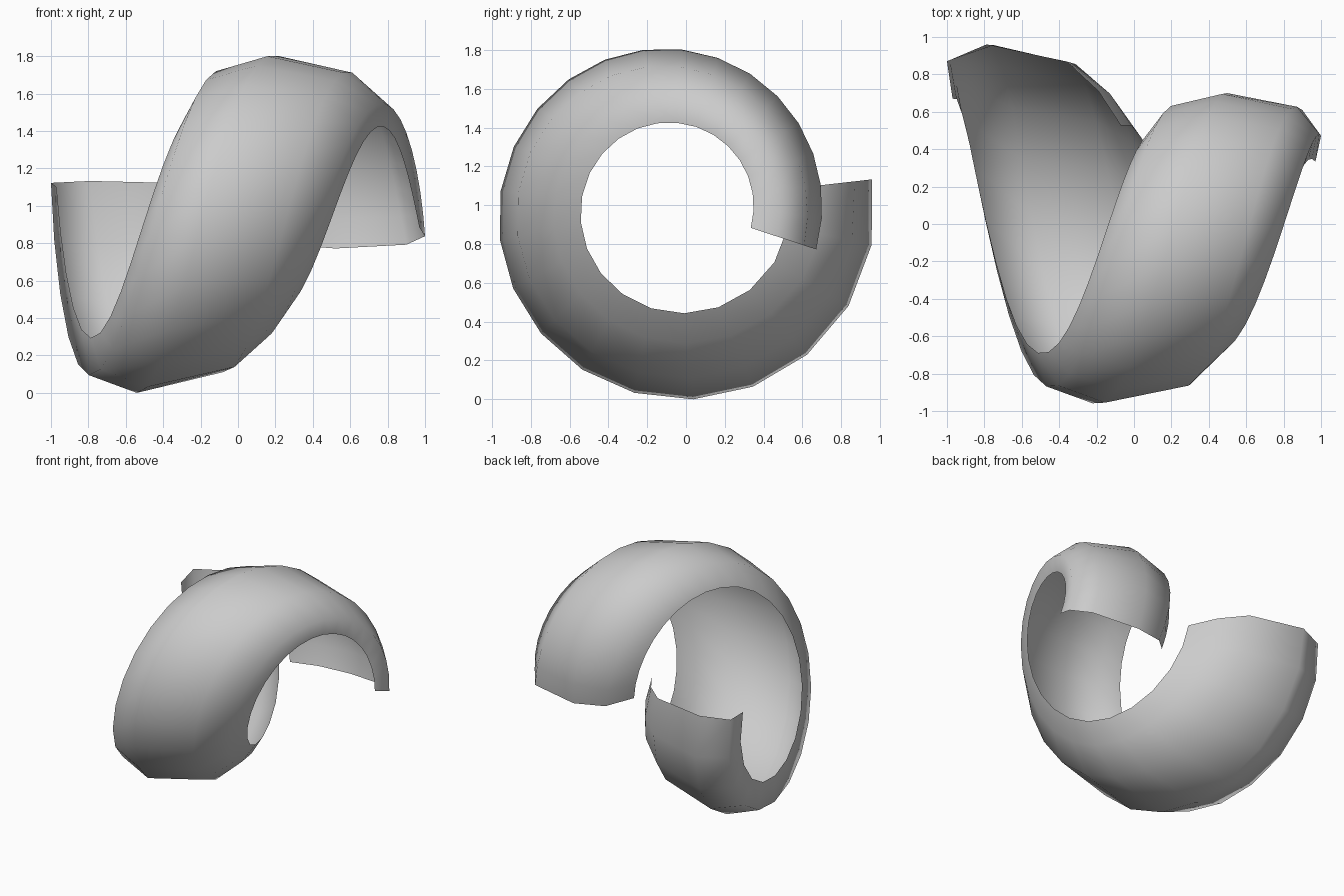
import bpy, bmesh
from math import radians, cos, sin

if "Cube" in bpy.data.objects:
    bpy.data.objects.remove(bpy.data.objects["Cube"])

# Spiral axis runs along x through this (y, z) point
CY, CZ = -0.07, 1.02
START, SWEEP, STEPS = 6.5, 384.7, 25

# Open cross-sections as (x, radius), left rim to right rim, at five sweep positions
SECTIONS = [
    (0.0, [(-.97, .745), (-1.0, .946), (-.79, 1.036), (-.36, .945), (-.19, .785), (-.07, .60)]),
    (96.5, [(-.77, .72), (-.775, .92), (-.52, 1.015), (-.06, .905), (.14, .725), (.24, .57)]),
    (186.5, [(-.47, .62), (-.42, .80), (-.17, .892), (.28, .80), (.47, .61), (.53, .47)]),
    (276.5, [(-.16, .55), (-.08, .71), (.20, .79), (.60, .70), (.78, .53), (.77, .41)]),
    (384.7, [(.13, .565), (.28, .72), (.52, .78), (.90, .715), (1.0, .57), (.97, .425)]),
]


def section_at(angle):
    """Smoothly blend the key cross-sections (Lagrange weights)."""
    out = [[0.0, 0.0] for _ in range(6)]
    for a, pts in SECTIONS:
        w = 1.0
        for b, _ in SECTIONS:
            if b != a:
                w *= (angle - b) / (a - b)
        for o, p in zip(out, pts):
            o[0] += w * p[0]
            o[1] += w * p[1]
    return out


# Sweep the section around the axis, with steps shortening toward the end
bm = bmesh.new()
rows = []
for i in range(STEPS + 1):
    s = i / STEPS
    angle = SWEEP * (1.22 * s - 0.22 * s * s)
    th = radians(START - angle)
    rows.append([bm.verts.new((x, CY + r * cos(th), CZ + r * sin(th)))
                 for x, r in section_at(angle)])

for a, b in zip(rows, rows[1:]):
    for j in range(5):
        f = bm.faces.new((a[j], a[j + 1], b[j + 1], b[j]))
        f.smooth = True

# Rest on the ground
low = min(v.co.z for v in bm.verts)
for v in bm.verts:
    v.co.z -= low

mesh = bpy.data.meshes.new("spiral_shell")
bm.to_mesh(mesh)
bm.free()
shell = bpy.data.objects.new("spiral_shell", mesh)
bpy.context.collection.objects.link(shell)
